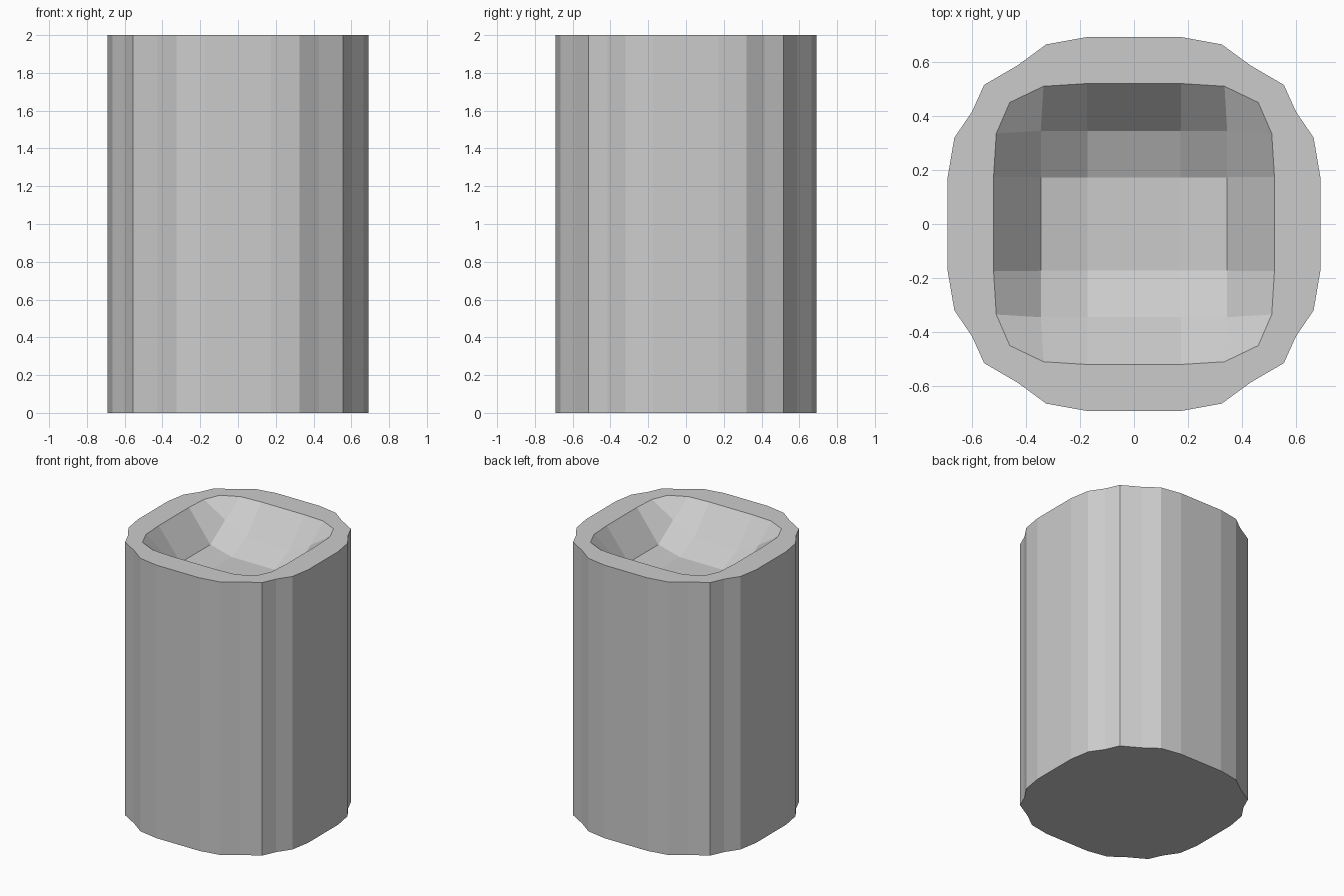
import bpy, bmesh

if "Cube" in bpy.data.objects:
    bpy.data.objects.remove(bpy.data.objects["Cube"])

H = 2.0
# One quarter of each outline, from the x axis round to the y axis
OUTER = [(0.69, 0), (0.69, 0.173), (0.665, 0.32), (0.60, 0.415), (0.555, 0.515),
         (0.43, 0.588), (0.325, 0.665), (0.175, 0.692), (0, 0.692)]
INNER = [(0.52, 0), (0.52, 0.175), (0.51, 0.335), (0.46, 0.45),
         (0.335, 0.51), (0.175, 0.52), (0, 0.52)]


def at(points, z):
    return [(x, y, z) for x, y in points]


def quarter_faces():
    o, b, i = at(OUTER, H), at(OUTER, 0), at(INNER, H)
    # outer wall and base
    faces = [[b[k], b[k + 1], o[k + 1], o[k]] for k in range(len(o) - 1)]
    faces.append([(0, 0, 0)] + b)
    # flat rim
    faces += [[o[0], o[1], i[1], i[0]], [o[1], o[2], i[2], i[1]],
              [o[2], o[3], o[4], i[3], i[2]], [o[4], o[5], o[6], i[4], i[3]],
              [o[6], o[7], i[5], i[4]], [o[7], o[8], i[6], i[5]]]
    # dished hollow: floor corner, side, back and diagonal points
    p, q = 0.173, 0.345
    fl, flx, fly, c = [(x, y, H - 0.27) for x, y in ((p, p), (p, 0), (0, p), (0, 0))]
    sx, sx0 = (q, p, H - 0.225), (q, 0, H - 0.225)
    sy, sy0 = (p, q, H - 0.195), (0, q, H - 0.195)
    d = (q, q, H - 0.11)
    faces += [[c, flx, fl, fly], [flx, sx0, sx, fl], [fly, fl, sy, sy0],
              [fl, sx, d, sy], [sx0, i[0], i[1], sx], [sx, i[1], i[2], d],
              [d, i[2], i[3], i[4]], [sy, d, i[4], i[5]], [sy0, sy, i[5], i[6]]]
    return faces


# Hollow-topped column, the quarter repeated in all four directions
bm = bmesh.new()
for mx in (1, -1):
    for my in (1, -1):
        for f in quarter_faces():
            bm.faces.new([bm.verts.new((x * mx, y * my, z)) for x, y, z in f])
bmesh.ops.remove_doubles(bm, verts=bm.verts, dist=0.001)
bmesh.ops.recalc_face_normals(bm, faces=bm.faces)
mesh = bpy.data.meshes.new("hollow_top_column")
bm.to_mesh(mesh)
bm.free()
bpy.context.collection.objects.link(bpy.data.objects.new("hollow_top_column", mesh))
